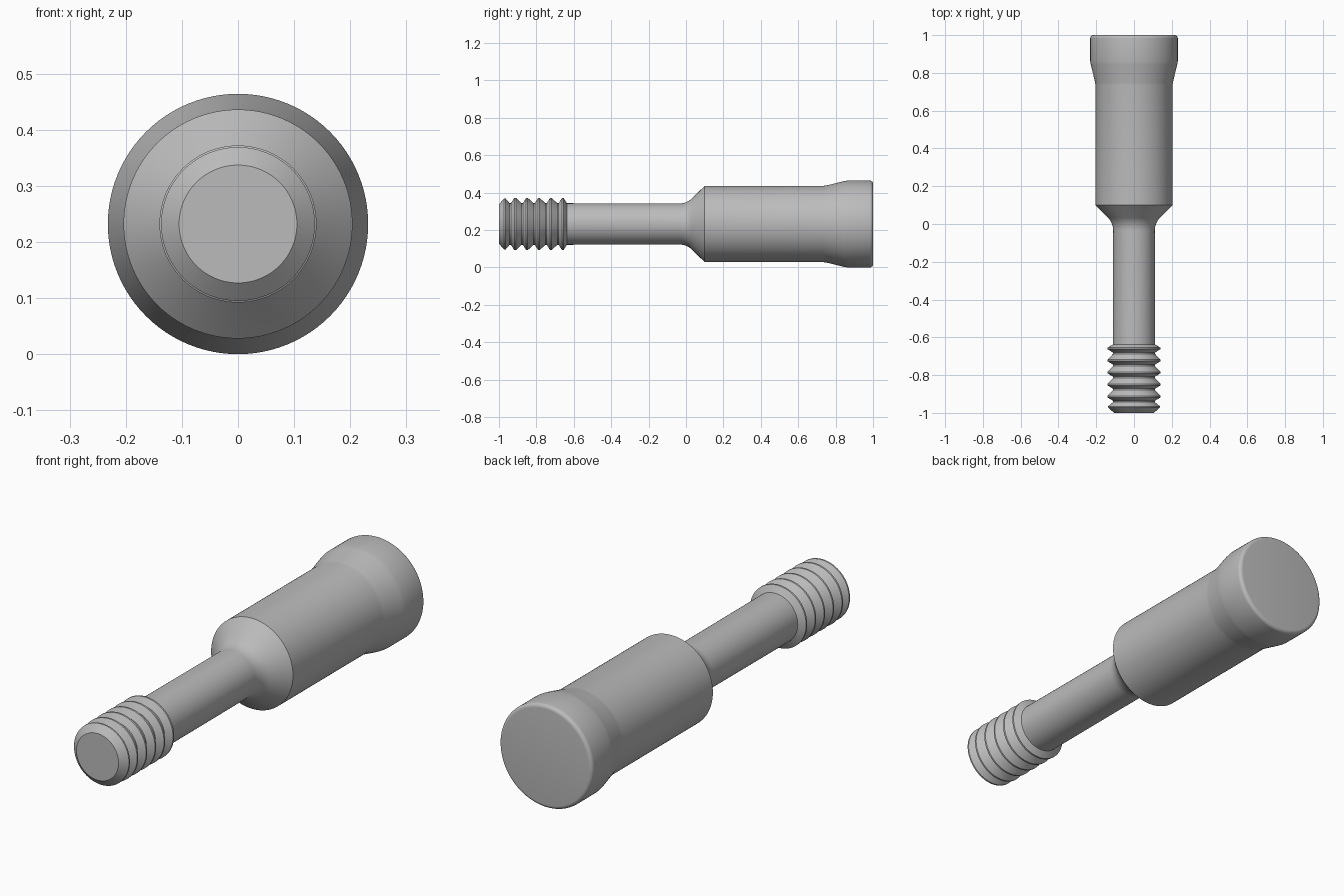
import bpy, bmesh, math

if "Cube" in bpy.data.objects:
    bpy.data.objects.remove(bpy.data.objects["Cube"])

R = 0.232          # largest radius, also the height of the axis
SEGMENTS = 96

steel = bpy.data.materials.new("grey steel")
steel.diffuse_color = (0.5, 0.5, 0.5, 1)
steel.use_nodes = True
steel.node_tree.nodes["Principled BSDF"].inputs["Base Color"].default_value = steel.diffuse_color


def arc(cy, cr, rad, a0, a1, n):
    """Profile points (y, radius) on a circular arc, angles in degrees."""
    angles = [math.radians(a0 + (a1 - a0) * i / n) for i in range(n + 1)]
    return [(cy + rad * math.cos(a), cr + rad * math.sin(a)) for a in angles]


# Threaded tip: chamfered end, then ridges separated by narrow valleys
profile = [(-1.0, 0), (-1.0, 0.105), (-0.972, 0.137), (-0.965, 0.137)]
for i in range(5):
    crest = -0.914 + i * 0.0638
    profile += [(crest - 0.029, 0.111), (crest - 0.022, 0.111),
                (crest - 0.004, 0.140), (crest + 0.004, 0.140)]
profile += [(-0.637, 0.111)]

# Plain shank with a fillet running into the 45 degree shoulder
profile += arc(-0.035, 0.207, 0.097, -90, -45, 8)
profile += [(0.1, 0.204)]

# Body, flared head and rounded rear edge
profile += [(0.735, 0.204), (0.75, 0.206), (0.845, 0.229), (0.862, R)]
profile += arc(0.983, R - 0.017, 0.017, 90, 0, 6)
profile += [(1.0, 0)]

# Turn the profile around the long axis
bm = bmesh.new()
verts = [bm.verts.new((0, y, R + r)) for y, r in profile]
edges = [bm.edges.new(pair) for pair in zip(verts, verts[1:])]
bmesh.ops.spin(bm, geom=verts + edges, cent=(0, 0, R), axis=(0, 1, 0),
               angle=math.tau, steps=SEGMENTS, use_duplicate=False)
bmesh.ops.remove_doubles(bm, verts=bm.verts, dist=0.0002)
bmesh.ops.recalc_face_normals(bm, faces=bm.faces)
mesh = bpy.data.meshes.new("captive_screw")
bm.to_mesh(mesh)
bm.free()

screw = bpy.data.objects.new("captive_screw", mesh)
bpy.context.collection.objects.link(screw)
mesh.materials.append(steel)
bpy.context.view_layer.objects.active = screw
screw.select_set(True)
bpy.ops.object.shade_smooth_by_angle(angle=math.radians(30))
